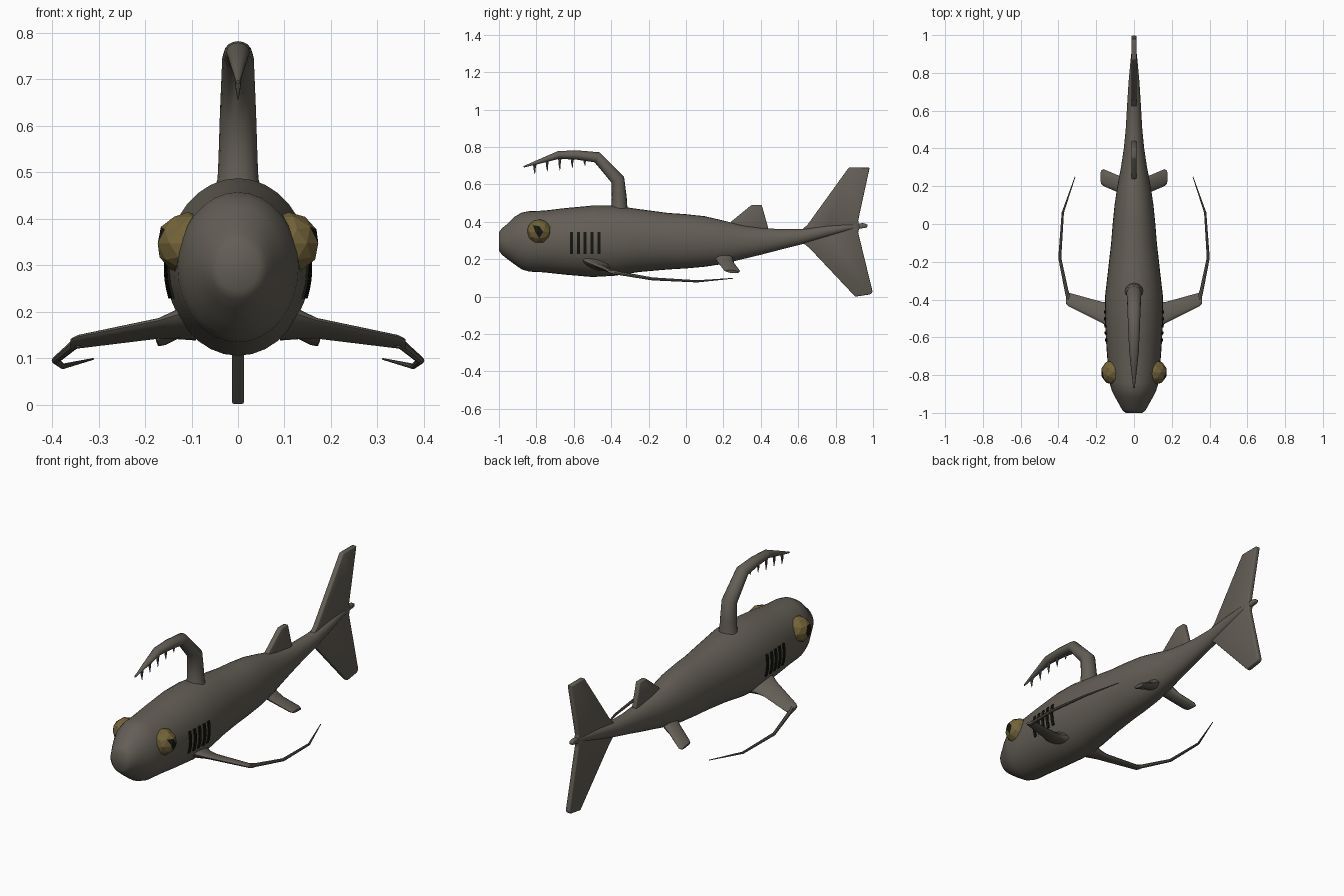
import bpy, bmesh, math
from mathutils import Vector

cube = bpy.data.objects.get("Cube")
if cube:
    bpy.data.objects.remove(cube, do_unlink=True)


def material(name, color):
    m = bpy.data.materials.new(name)
    m.diffuse_color = (*color, 1)
    m.use_nodes = True
    bsdf = next(n for n in m.node_tree.nodes if n.type == 'BSDF_PRINCIPLED')
    bsdf.inputs["Base Color"].default_value = (*color, 1)
    return m


SKIN = material("grey_brown_skin", (0.125, 0.112, 0.092))
OCHRE = material("ochre_eye", (0.17, 0.125, 0.04))
BLACK = material("near_black", (0.008, 0.008, 0.005))


def finish(name, bm, mats, angle=None):
    bmesh.ops.recalc_face_normals(bm, faces=bm.faces)
    mesh = bpy.data.meshes.new(name)
    bm.to_mesh(mesh)
    bm.free()
    ob = bpy.data.objects.new(name, mesh)
    bpy.context.collection.objects.link(ob)
    for m in mats:
        mesh.materials.append(m)
    if angle:
        bpy.ops.object.select_all(action='DESELECT')
        ob.select_set(True)
        bpy.context.view_layer.objects.active = ob
        bpy.ops.object.shade_smooth_by_angle(angle=math.radians(angle))
    return ob


def loft(name, rings, mat, angle=40):
    """Skin a closed surface over a list of equal rings of points."""
    bm = bmesh.new()
    rows = [[bm.verts.new(p) for p in ring] for ring in rings]
    n = len(rows[0])
    for a, b in zip(rows, rows[1:]):
        for i in range(n):
            j = (i + 1) % n
            bm.faces.new((a[i], a[j], b[j], b[i]))
    bm.faces.new(rows[0])
    bm.faces.new(rows[-1])
    return finish(name, bm, [mat], angle)


def ellipse(center, u, v, n):
    c = Vector(center)
    return [c + math.cos(t) * Vector(u) + math.sin(t) * Vector(v)
            for t in (2 * math.pi * i / n for i in range(n))]


def tube(name, points, radii, side_axis, n=12):
    """Tapered tube along a bent path."""
    pts = [Vector(p) for p in points]
    rings = []
    for i, p in enumerate(pts):
        t = Vector((0, 0, 0))
        if i:
            t += (p - pts[i - 1]).normalized()
        if i < len(pts) - 1:
            t += (pts[i + 1] - p).normalized()
        t.normalize()
        v = t.cross(Vector(side_axis)).normalized()
        u = v.cross(t)
        rx, rz = radii[i]
        rings.append(ellipse(p, u * rx, v * rz, n))
    return loft(name, rings, SKIN)


def plate(name, outline, half):
    """Upright fin: a side outline (y, z) given thickness, edges bevelled."""
    bm = bmesh.new()
    bm.faces.new([bm.verts.new((-half, y, z)) for y, z in outline])
    ext = bmesh.ops.extrude_face_region(bm, geom=bm.faces[:])
    bmesh.ops.translate(bm, vec=(2 * half, 0, 0),
                        verts=[e for e in ext["geom"] if isinstance(e, bmesh.types.BMVert)])
    bmesh.ops.bevel(bm, geom=bm.edges[:], offset=0.005, segments=2, affect='EDGES', profile=0.5)
    return finish(name, bm, [SKIN], 50)


# Body: y, top, bottom, half width
BODY = [(-1.0, .345, .245, .045), (-.985, .365, .225, .062), (-.96, .385, .205, .076),
        (-.92, .425, .175, .098), (-.88, .449, .147, .118), (-.84, .457, .134, .13),
        (-.76, .46, .13, .138), (-.65, .473, .118, .146), (-.5, .487, .105, .155),
        (-.38, .486, .112, .153), (-.25, .468, .132, .138), (-.1, .448, .145, .121),
        (.0, .441, .151, .113), (.1, .43, .16, .103), (.2, .407, .175, .088),
        (.3, .382, .2, .069), (.4, .368, .224, .054), (.5, .361, .25, .044),
        (.62, .362, .28, .037), (.75, .38, .318, .029), (.87, .39, .352, .018),
        (.95, .388, .368, .009)]
loft("body", [ellipse((0, y, (t + b) / 2), (w, 0, 0), (0, 0, (t - b) / 2), 32)
              for y, t, b, w in BODY], SKIN, 50)


def flank(y, z):
    """Half width of the body at a given length and height."""
    for a, b in zip(BODY, BODY[1:]):
        if a[0] <= y <= b[0]:
            f = (y - a[0]) / (b[0] - a[0])
            t, bt, w = (a[k] + f * (b[k] - a[k]) for k in (1, 2, 3))
            q = (z - (t + bt) / 2) / ((t - bt) / 2)
            return w * math.sqrt(max(0, 1 - q * q))
    return 0


# Tail and dorsal fins
plate("tail_upper_lobe", [(.61, .35), (.65, .385), (.87, .69), (.982, .69), (.92, .405),
                          (.93, .37), (.75, .33)], .013)
plate("tail_lower_lobe", [(.61, .3), (.75, .37), (.93, .38), (.92, .345), (.998, .025),
                          (.985, .012), (.905, .0), (.66, .26)], .013)
plate("tail_middle_tip", [(.88, .39), (.95, .393), (.972, .385), (.968, .37), (.88, .355)], .011)
plate("dorsal_fin", [(.22, .36), (.24, .4), (.35, .49), (.405, .49), (.44, .365), (.4, .33)], .013)

# Lure stalk with hanging teeth
tube("lure_stalk",
     [(0, -.357, .45), (0, -.357, .485), (0, -.357, .53), (0, -.365, .625), (0, -.475, .745),
      (0, -.58, .757), (0, -.68, .758), (0, -.78, .724), (0, -.868, .694)],
     [(.055, .05), (.044, .043), (.042, .04), (.039, .037), (.034, .03),
      (.03, .025), (.025, .021), (.014, .012), (.004, .004)], (1, 0, 0), 16)
for i, (top, tip) in enumerate([(.715, .655), (.738, .668), (.748, .674), (.747, .688), (.742, .7)]):
    y = -.808 + .067 * i
    loft("lure_tooth_%d" % (i + 1),
         [ellipse((0, y, top), (.009, 0, 0), (0, .01, 0), 8),
          ellipse((0, y - .002, (top + tip) / 2), (.006, 0, 0), (0, .006, 0), 8),
          ellipse((0, y, tip), (.001, 0, 0), (0, .001, 0), 8)], SKIN)

for s, side in ((1, "left"), (-1, "right")):
    # Pectoral fin and its trailing feeler
    loft(side + "_pectoral_fin",
         [ellipse((s * x, y, z), (0, chord, -chord * .3), (0, 0, th), 14) for x, y, z, chord, th in
          [(.09, -.488, .185, .085, .04), (.135, -.48, .172, .066, .024),
           (.17, -.468, .164, .056, .015), (.345, -.4, .135, .036, .01),
           (.36, -.397, .131, .026, .007)]], SKIN, 50)
    tube(side + "_feeler",
         [(s * .345, -.4, .135), (s * .357, -.355, .125), (s * .393, -.18, .095),
          (s * .377, .06, .082), (s * .312, .25, .098)],
         [(.013, .012), (.01, .01), (.008, .008), (.006, .006), (.002, .002)], (0, 0, 1), 8)

    # Pelvic fin
    loft(side + "_pelvic_fin",
         [ellipse((s * x, y, z), (0, chord, -chord * .1), (s * th * .4, 0, th), 14)
          for x, y, z, chord, th in
          [(.045, .2, .21, .05, .025), (.085, .213, .183, .045, .015),
           (.16, .245, .141, .045, .012), (.174, .248, .134, .036, .008)]], SKIN, 50)

    # Faceted eye with a dark pupil facing outward
    bm = bmesh.new()
    bmesh.ops.create_icosphere(bm, subdivisions=2, radius=.067)
    look = Vector((s, -.12, .05)).normalized()
    for f in bm.faces:
        f.material_index = int(f.calc_center_median().normalized().dot(look) > .91)
    bmesh.ops.translate(bm, verts=bm.verts, vec=(s * .109, -.785, .347))
    finish(side + "_eye", bm, [OCHRE, BLACK])

    # Gill slits hugging the flank
    for g in range(5):
        y = -.613 + g * .037
        rings = []
        for k in range(7):
            z = .228 + k * .0195
            rings.append([(s * (flank(yy, z) + off), yy, z) for yy, off in
                          ((y - .008, -.004), (y + .008, -.004), (y + .008, .005), (y - .008, .005))])
        loft("%s_gill_slit_%d" % (side, g + 1), rings, BLACK, None)
